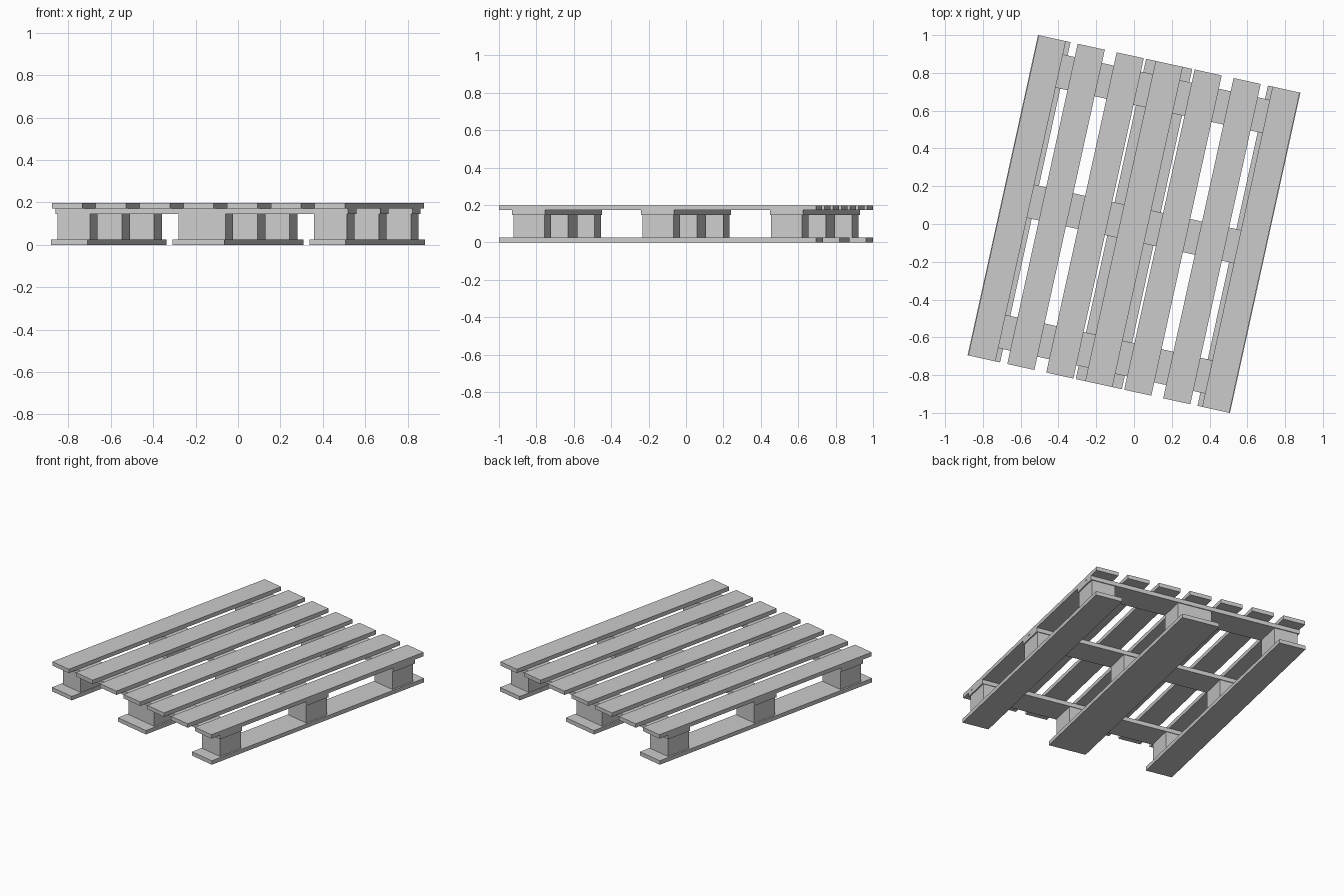
import bpy, bmesh
from math import radians
from mathutils import Matrix

if "Cube" in bpy.data.objects:
    bpy.data.objects.remove(bpy.data.objects["Cube"])

ROT = Matrix.Rotation(radians(-12.4), 4, 'Z')  # whole pallet is turned on the floor
LENGTH, HALF_W = 1.736, 0.709


def box(name, u, v, z0, z1, w, d):
    """Box centred at (u, v) in pallet space, between heights z0 and z1."""
    me = bpy.data.meshes.new(name)
    bm = bmesh.new()
    m = Matrix.Translation((u, v, (z0 + z1) / 2)) @ Matrix.Diagonal((w, d, z1 - z0, 1))
    bmesh.ops.create_cube(bm, size=1, matrix=m)
    bm.to_mesh(me)
    bm.free()
    ob = bpy.data.objects.new(name, me)
    ob.matrix_world = ROT
    bpy.context.collection.objects.link(ob)
    return ob


# Layer heights
Z_BOTTOM, Z_BLOCK, Z_CROSS, Z_TOP = 0.026, 0.145, 0.172, 0.198

# Seven deck boards
for i in range(7):
    box(f"deck_board_{i + 1}", (i - 3) * 0.2113, 0, Z_CROSS, Z_TOP, 0.147, LENGTH)

# Three cross boards under the deck
for j, v in enumerate((-0.706, 0, 0.706)):
    box(f"cross_board_{j + 1}", 0, v, Z_BLOCK, Z_CROSS, 2 * HALF_W - 0.004, 0.18)

# Three runners, each with three spacer blocks (middle ones wider)
for side, u_run, w_run, u_blk, w_blk in (("left", -0.623, 0.176, -0.62, 0.158),
                                         ("middle", 0, 0.25, 0, 0.226),
                                         ("right", 0.623, 0.176, 0.62, 0.158)):
    box(f"{side}_bottom_board", u_run, 0, 0, Z_BOTTOM, w_run, LENGTH)
    for j, v in enumerate((-0.705, 0, 0.705)):
        box(f"{side}_block_{j + 1}", u_blk, v, Z_BOTTOM, Z_BLOCK, w_blk, 0.17)
